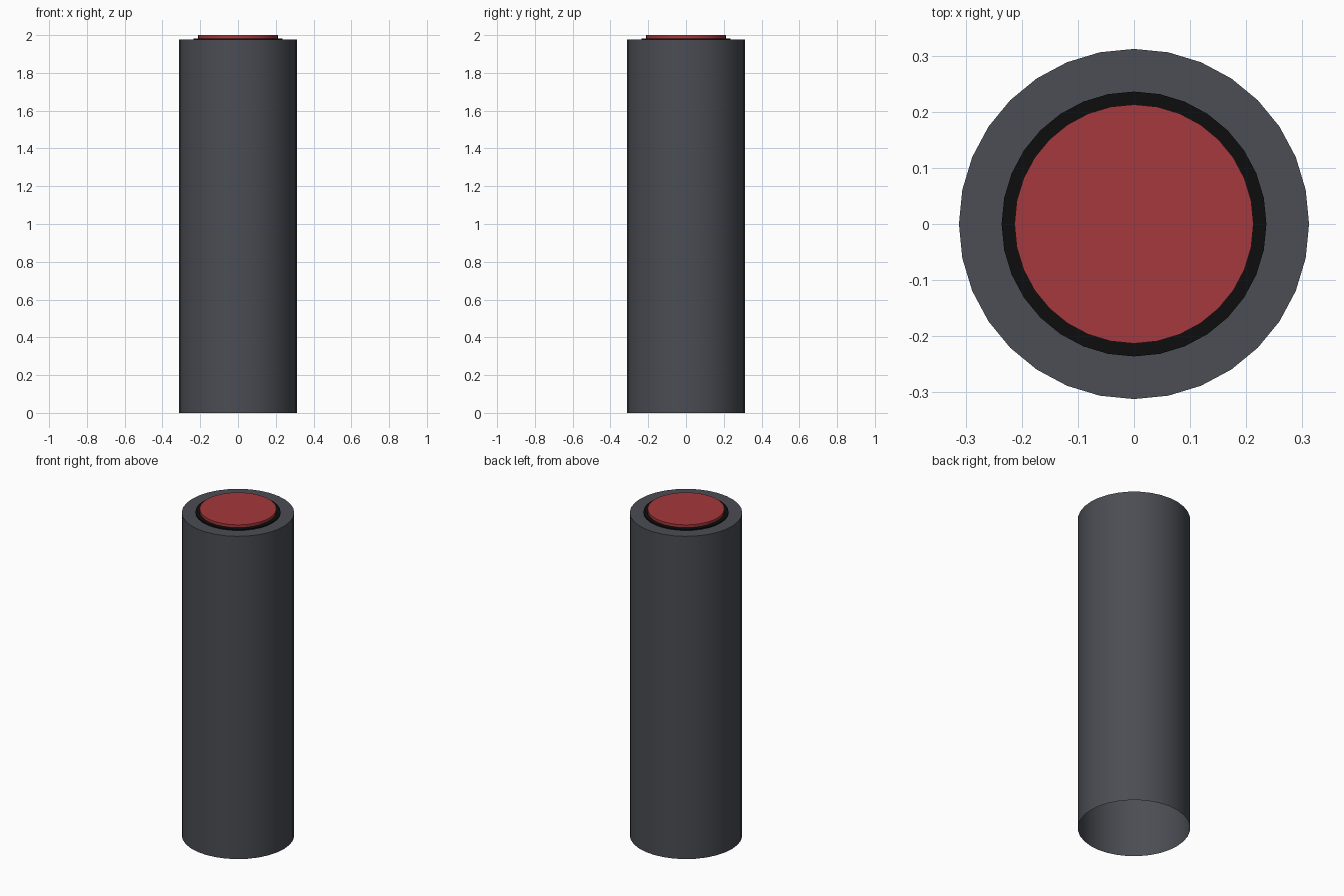
import bpy, bmesh, math

if "Cube" in bpy.data.objects:
    bpy.data.objects.remove(bpy.data.objects["Cube"])

SIDES = 32


def material(name, rgb):
    m = bpy.data.materials.new(name)
    m.diffuse_color = (*rgb, 1)
    m.use_nodes = True
    m.node_tree.nodes["Principled BSDF"].inputs["Base Color"].default_value = m.diffuse_color
    return m


def turned(name, profile, mat, cap=False):
    """Revolve (radius, z) points from bottom to centre; optionally cap the last ring."""
    bm = bmesh.new()
    rings = []
    for r, z in profile:
        rings.append([bm.verts.new((r * math.cos(2 * math.pi * i / SIDES),
                                    r * math.sin(2 * math.pi * i / SIDES), z))
                      for i in range(SIDES)])
    for a, b in zip(rings, rings[1:]):
        for i in range(SIDES):
            j = (i + 1) % SIDES
            bm.faces.new((a[i], a[j], b[j], b[i]))
    if cap:
        bm.faces.new(rings[-1])
    mesh = bpy.data.meshes.new(name)
    bm.to_mesh(mesh)
    bm.free()
    mesh.materials.append(mat)
    ob = bpy.data.objects.new(name, mesh)
    bpy.context.collection.objects.link(ob)
    bpy.ops.object.select_all(action='DESELECT')
    ob.select_set(True)
    bpy.context.view_layer.objects.active = ob
    bpy.ops.object.shade_smooth_by_angle(angle=math.radians(40))
    return ob


grey = material("dark_grey", (0.069, 0.074, 0.087))
black = material("black", (0.004, 0.004, 0.004))
red = material("red", (0.376, 0.04, 0.045))

# Pillar: thin open-bottomed shell with a flat rim on top
turned("pillar", [(0.312, 0), (0.312, 1.976), (0.236, 1.976)], grey)
# Slim raised collar around the button
turned("collar", [(0.236, 1.976), (0.236, 1.983), (0.213, 1.983)], black)
# Button on top
turned("button", [(0.213, 1.983), (0.213, 2.0)], red, cap=True)
